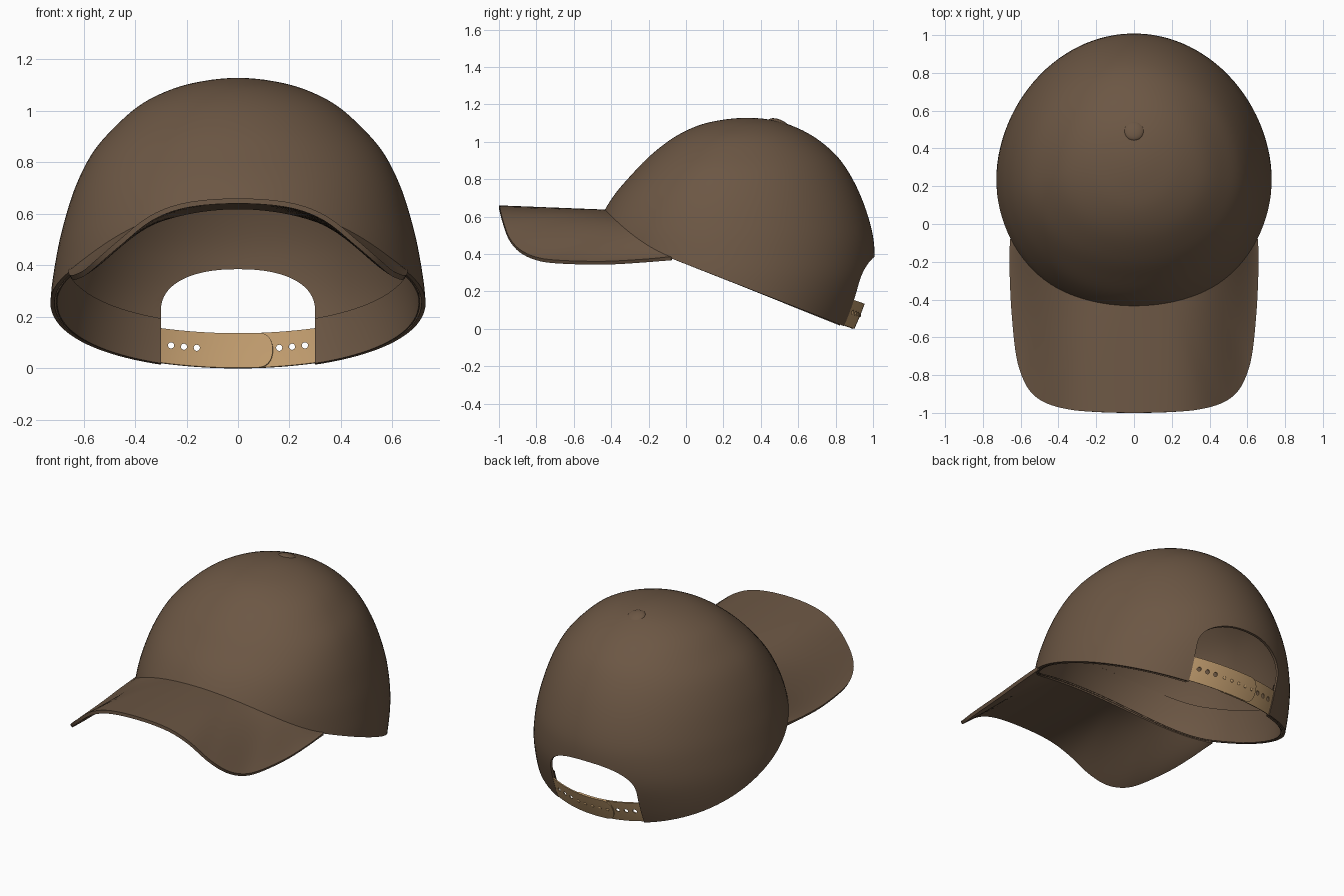
import bpy, bmesh, math
from mathutils import Vector

if "Cube" in bpy.data.objects:
    bpy.data.objects.remove(bpy.data.objects["Cube"])


def material(name, rgb):
    m = bpy.data.materials.new(name)
    m.diffuse_color = (*rgb, 1)
    m.use_nodes = True
    m.node_tree.nodes["Principled BSDF"].inputs["Base Color"].default_value = m.diffuse_color
    return m


BROWN = material("brown cloth", (0.15, 0.095, 0.058))
TAN = material("tan strap", (0.51, 0.32, 0.15))

# Crown slices: z, front y, back y, widest y, half width
ROWS = [Vector(r) for r in [
    (-.05, -.52, .87, .22, .70), (.10, -.52, .935, .22, .72), (.27, -.515, .99, .22, .72),
    (.42, -.50, 1.0, .22, .70), (.55, -.468, .98, .22, .672), (.70, -.385, .93, .22, .625),
    (.83, -.275, .865, .23, .56), (.93, -.175, .79, .25, .475), (1.02, -.055, .68, .28, .37),
    (1.08, .07, .56, .31, .245), (1.11, .2, .45, .325, .12), (1.12, .33, .33, .33, 0)]]
TOP = len(ROWS) - 1
z, f, b, c, w = ROWS[-2]
CROWN = [ROWS[0] * 2 - ROWS[1]] + ROWS + [Vector((z, b, f, c, -w))]

# Outer edge of the right half of the brim
EDGE = [Vector(p) for p in [
    (0, -1, .65), (.2, -.995, .634), (.34, -.982, .582), (.46, -.948, .487), (.54, -.89, .418),
    (.59, -.80, .375), (.622, -.68, .358), (.645, -.45, .352), (.654, -.25, .362), (.654, -.08, .376)]]
BRIM = [Vector((-.2, -.995, .634))] + EDGE + [EDGE[-1] * 2 - EDGE[-2]]


def spline(pts, u):
    """Catmull-Rom through pts[1:-1]."""
    i = min(int(u), len(pts) - 4)
    t = u - i
    p0, p1, p2, p3 = pts[i:i + 4]
    return (p1 * 2 + (p2 - p0) * t + (p0 * 2 - p1 * 5 + p2 * 4 - p3) * t * t
            + (p1 * 3 - p0 - p2 * 3 + p3) * t ** 3) * .5


def crown_point(th, u, off=0):
    z, f, b, c, w = spline(CROWN, u)
    s = math.sin(th)
    return Vector(((w - off) * math.cos(th), c + ((b - c) if s > 0 else (c - f)) * s - off * s, z))


def solve(fn):
    lo, hi = 0, TOP
    for _ in range(30):
        mid = (lo + hi) / 2
        lo, hi = (mid, hi) if fn(mid) < 0 else (lo, mid)
    return lo


def rim_u(th, lift=0):
    def gap(u):
        p = crown_point(th, u)
        d = max(0, -.075 - p.y)
        return p.z - (.375 - .392 * (p.y + .075) + .9 * d * d) - lift
    return solve(gap)


def grid(name, n, m, fn, mat, thick, wrap=False):
    """Sheet of n x m points from fn(i, j), given a thickness."""
    bm = bmesh.new()
    v = [[bm.verts.new(fn(i, j)) for j in range(m)] for i in range(n)]
    for i in range(n if wrap else n - 1):
        for j in range(m - 1):
            k = (i + 1) % n
            bm.faces.new((v[i][j], v[k][j], v[k][j + 1], v[i][j + 1]))
    bmesh.ops.remove_doubles(bm, verts=bm.verts, dist=1e-4)
    bmesh.ops.recalc_face_normals(bm, faces=bm.faces)
    ob = to_object(bm, name, mat)
    mod = ob.modifiers.new("thickness", 'SOLIDIFY')
    mod.thickness, mod.offset = thick, 0
    return ob


def to_object(bm, name, mat):
    me = bpy.data.meshes.new(name)
    bm.to_mesh(me)
    bm.free()
    me.materials.append(mat)
    ob = bpy.data.objects.new(name, me)
    bpy.context.collection.objects.link(ob)
    return ob


def prism(name, outlines, y0, y1):
    """Cutter: closed x-z outlines pushed along y."""
    bm = bmesh.new()
    for pts in outlines:
        face = bm.faces.new([bm.verts.new((x, y0, z)) for x, z in pts])
        ext = bmesh.ops.extrude_face_region(bm, geom=[face])
        bmesh.ops.translate(bm, vec=(0, y1 - y0, 0),
                            verts=[g for g in ext["geom"] if isinstance(g, bmesh.types.BMVert)])
    bmesh.ops.recalc_face_normals(bm, faces=bm.faces)
    ob = to_object(bm, name, BROWN)
    ob.hide_render = True
    return ob


def finish(ob, cutter=None):
    if cutter:
        mod = ob.modifiers.new("cut", 'BOOLEAN')
        mod.object, mod.operation, mod.solver = cutter, 'DIFFERENCE', 'EXACT'
    bpy.ops.object.select_all(action='DESELECT')
    ob.select_set(True)
    bpy.context.view_layer.objects.active = ob
    for mod in list(ob.modifiers):
        bpy.ops.object.modifier_apply(modifier=mod.name)
    bpy.ops.object.shade_smooth_by_angle(angle=math.radians(40))


# Arched back opening
arch = [(-.3, -.2), (.3, -.2)]
for k in range(33):
    a = math.pi * k / 32
    ca, sa = math.cos(a), max(0, math.sin(a))
    arch.append((math.copysign(.3 * abs(ca) ** .87, ca), .22 + .165 * sa ** .87))
opening = prism("opening_cutter", [arch], .6, 1.4)

# Crown and inner sweatband
N, M = 112, 44
THETA = [2 * math.pi * (i + .5) / N for i in range(N)]
RIM = [rim_u(t) for t in THETA]
BAND = [rim_u(t, .2) for t in THETA]
crown = grid("crown", N, M, lambda i, j: crown_point(
    THETA[i], RIM[i] + (TOP - RIM[i]) * j / (M - 1)), BROWN, .016, True)
band = grid("sweatband", N, 8, lambda i, j: crown_point(
    THETA[i], RIM[i] + (BAND[i] - RIM[i]) * j / 7, .016), BROWN, .005, True)
finish(crown, opening)
finish(band, opening)


# Curved brim, from the crown seam to its outer edge
def arc_z(x):
    return .495 + .155 * math.cos(math.pi * min(1, abs(x) / .66) ** 1.7)


def brim_point(i, j):
    t, v = i / 40 - 1, j / 16
    th = -math.pi / 2 + t * math.radians(66)
    inner = crown_point(th, rim_u(th))
    outer = spline(BRIM, abs(t) * (len(EDGE) - 1))
    outer.x = math.copysign(outer.x, t)
    p = inner.lerp(outer, v)
    p.z = arc_z(p.x) + (inner.z - arc_z(inner.x)) * (1 - v) + (outer.z - arc_z(outer.x)) * v
    return p


finish(grid("brim", 81, 17, brim_point, BROWN, .02))

# Button on top
bpy.ops.mesh.primitive_uv_sphere_add(segments=32, ring_count=16, location=(0, .493, 1.098),
                                     rotation=(-.33, 0, 0))
button = bpy.context.object
button.name = "button"
button.scale = (.055, .055, .023)
button.data.materials.append(BROWN)
finish(button)


# Two overlapping adjuster straps with holes
def mid_z(x):
    return .068 + .02 * (x / .3) ** 2


def back_point(x, z, off):
    _, f, b, c, w = spline(CROWN, solve(lambda u: spline(CROWN, u)[0] - z))
    return Vector((x, c + (b - c) * math.sqrt(1 - (x / w) ** 2) + off, z))


for side, name in ((1, "outer_strap"), (-1, "inner_strap")):
    def strap_point(i, j):
        d = .455 * (1 - math.cos(math.pi * i / 96)) if i < 48 else .455
        r = max(0, 1 - d / .06)
        half = .067 * max(.02, 1 - r ** 2.4) ** .45
        x = side * (d - .135)
        return back_point(x, mid_z(x) + half * (j / 6 - 1), side * .004)

    strap = grid(name, 49, 13, strap_point, TAN, .007)
    holes = [[(side * h + .012 * math.cos(k * math.pi / 8),
               mid_z(h) + .006 + .012 * math.sin(k * math.pi / 8)) for k in range(16)]
             for h in (.16, .21, .26)]
    finish(strap, prism(name + "_hole_cutter", holes, .6, 1.4))

# Small pegs on the overlap
for k in range(-2, 3):
    bpy.ops.mesh.primitive_uv_sphere_add(segments=12, ring_count=8, radius=.011,
                                         location=back_point(k * .05, mid_z(k * .05) + .006, .005))
    peg = bpy.context.object
    peg.name = "strap_peg"
    peg.scale.y = .6
    peg.data.materials.append(TAN)
    finish(peg)

# Remove the cutters
for ob in [o for o in bpy.data.objects if o.hide_render]:
    bpy.data.objects.remove(ob)
